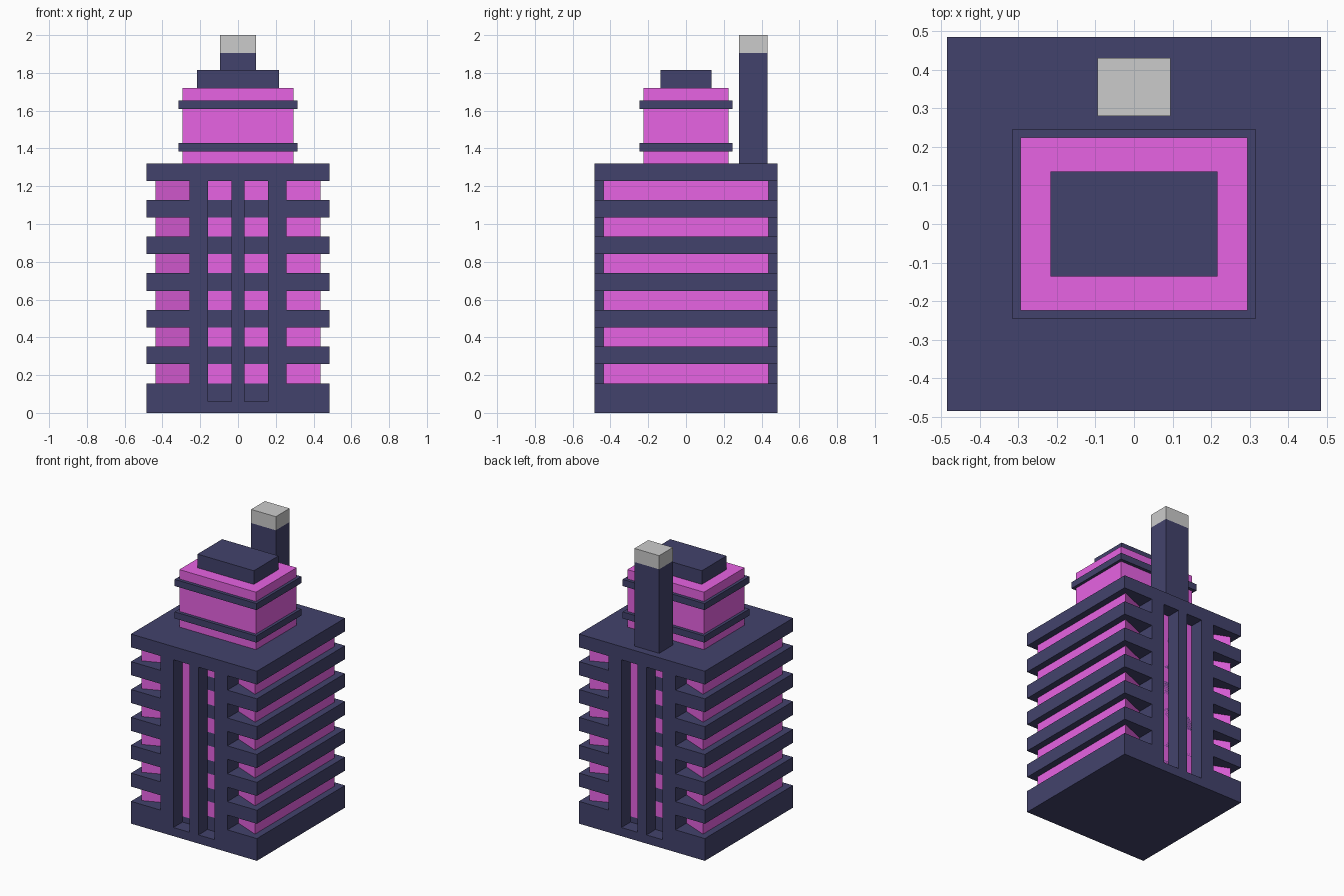
import bpy, bmesh

if "Cube" in bpy.data.objects:
    bpy.data.objects.remove(bpy.data.objects["Cube"])


def material(name, color):
    m = bpy.data.materials.new(name)
    m.diffuse_color = (*color, 1)
    m.use_nodes = True
    m.node_tree.nodes["Principled BSDF"].inputs["Base Color"].default_value = m.diffuse_color
    return m


NAVY = material("navy", (0.055, 0.055, 0.15))
PINK = material("magenta", (0.8, 0.125, 0.77))


def prism(name, outline, z0, z1, mat=None):
    """Extrude a flat outline from z0 to z1."""
    bm = bmesh.new()
    face = bm.faces.new([bm.verts.new((x, y, z0)) for x, y in outline])
    top = bmesh.ops.extrude_face_region(bm, geom=[face])["geom"]
    for v in top:
        if isinstance(v, bmesh.types.BMVert):
            v.co.z = z1
    bmesh.ops.recalc_face_normals(bm, faces=bm.faces)
    me = bpy.data.meshes.new(name)
    bm.to_mesh(me)
    bm.free()
    if mat:
        me.materials.append(mat)
    ob = bpy.data.objects.new(name, me)
    bpy.context.collection.objects.link(ob)
    return ob


def box(name, x0, x1, y0, y1, z0, z1, mat=None):
    return prism(name, [(x0, y0), (x1, y0), (x1, y1), (x0, y1)], z0, z1, mat)


def both_sides(front):
    """Front edge, left to right, plus the same edge turned to the back."""
    return front + [(-x, -y) for x, y in front]


W, D = 0.485, 0.385          # half width, depth of the slot floor
S0, S1 = 0.035, 0.158        # inner and outer slot edges

# Slab outline with two vertical slots at front and back
slotted = both_sides([(-W, -W), (-S1, -W), (-S1, -D), (-S0, -D), (-S0, -W),
                      (S0, -W), (S0, -D), (S1, -D), (S1, -W), (W, -W)])

# Base, floor slabs and roof slab
box("base_sill", -W, W, -W, W, 0, 0.06, NAVY)
prism("base", slotted, 0.06, 0.155, NAVY)
for i in range(5):
    z = 0.258 + i * 0.194
    prism(f"floor_slab_{i + 1}", slotted, z, z + 0.094, NAVY)
box("roof_slab", -W, W, -W, W, 1.228, 1.32, NAVY)

# Glazed core, its front and back recessed between the corners
core = both_sides([(-0.437, -0.437), (-0.25, -0.36), (-0.2, -D),
                   (0.2, -D), (0.25, -0.36), (0.437, -0.437)])
prism("glass_core", core, 0.1, 1.25, PINK)

# Vertical piers on front and back
for side, s in (("front", -1), ("back", 1)):
    y0, y1 = sorted((s * W, s * 0.34))
    for pos, x0, x1 in (("left", -0.258, -S1), ("middle", -S0, S0), ("right", S1, 0.258)):
        box(f"{side}_pier_{pos}", x0, x1, y0, y1, 0.06, 1.24, NAVY)

# Penthouse with two bands and a cap
box("penthouse", -0.295, 0.295, -0.224, 0.224, 1.32, 1.72, PINK)
for name, z in (("lower", 1.383), ("upper", 1.609)):
    box(f"penthouse_band_{name}", -0.315, 0.315, -0.247, 0.247, z, z + 0.046, NAVY)
box("penthouse_cap", -0.217, 0.217, -0.136, 0.136, 1.72, 1.815, NAVY)

# Chimney at the back
box("chimney", -0.095, 0.095, 0.28, 0.431, 1.32, 1.905, NAVY)
box("chimney_top", -0.095, 0.095, 0.28, 0.431, 1.905, 2.0)
